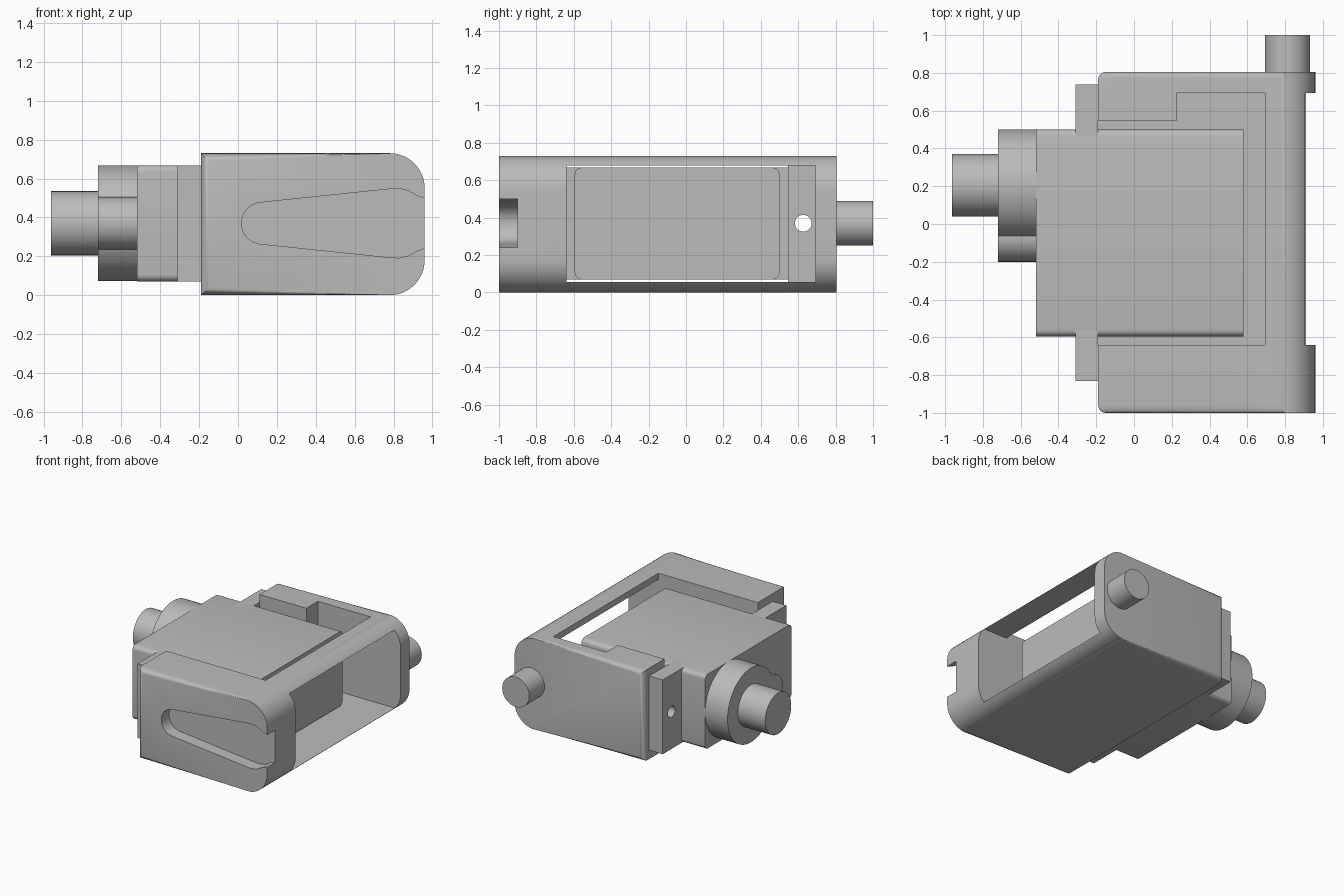
import bpy, bmesh, math
from mathutils import Vector

cube = bpy.data.objects.get("Cube")
if cube:
    bpy.data.objects.remove(cube, do_unlink=True)

grey = bpy.data.materials.new("plain grey")
grey.use_nodes = True
GREY = (0.5, 0.5, 0.5, 1)
grey.diffuse_color = GREY
grey.node_tree.nodes["Principled BSDF"].inputs["Base Color"].default_value = GREY

MID = 0.37  # height of the centre line


def prism(name, points, direction, bevel=0, pick=None, segments=5):
    """Extrude a flat outline along a vector, rounding the picked edges."""
    bm = bmesh.new()
    face = bm.faces.new([bm.verts.new(p) for p in points])
    out = bmesh.ops.extrude_face_region(bm, geom=[face])
    moved = [v for v in out["geom"] if isinstance(v, bmesh.types.BMVert)]
    bmesh.ops.translate(bm, verts=moved, vec=direction)
    bmesh.ops.recalc_face_normals(bm, faces=bm.faces)
    if bevel:
        bmesh.ops.bevel(bm, geom=[e for e in bm.edges if pick(e)], offset=bevel,
                        segments=segments, profile=0.5, affect='EDGES')
    mesh = bpy.data.meshes.new(name)
    bm.to_mesh(mesh)
    bm.free()
    mesh.materials.append(grey)
    obj = bpy.data.objects.new(name, mesh)
    bpy.context.collection.objects.link(obj)
    return obj


def box(name, x, y, z, bevel=0, pick=None):
    outline = [(x[0], y[0], z[0]), (x[1], y[0], z[0]), (x[1], y[1], z[0]), (x[0], y[1], z[0])]
    return prism(name, outline, (0, 0, z[1] - z[0]), bevel, pick)


def cylinder(name, axis, start, end, centre, radius, sides=48):
    """Round bar along x or y; centre is the other horizontal coordinate."""
    ring = []
    for i in range(sides):
        a = math.tau * i / sides
        c, h = centre + radius * math.cos(a), MID + radius * math.sin(a)
        ring.append((start, c, h) if axis == "x" else (c, start, h))
    step = end - start
    return prism(name, ring, (step, 0, 0) if axis == "x" else (0, step, 0))


def cut(obj, cutter):
    mod = obj.modifiers.new("cut", 'BOOLEAN')
    mod.operation, mod.solver, mod.object = 'DIFFERENCE', 'EXACT', cutter
    bpy.context.view_layer.objects.active = obj
    bpy.ops.object.modifier_apply(modifier=mod.name)
    bpy.data.objects.remove(cutter, do_unlink=True)


def arc(cx, cz, r, a0, a1, n=12):
    return [(cx + r * math.cos(math.radians(a0 + (a1 - a0) * i / n)),
             cz + r * math.sin(math.radians(a0 + (a1 - a0) * i / n))) for i in range(n + 1)]


def edge_dir(e):
    return (e.verts[0].co - e.verts[1].co).normalized()


# Housing: a block with two rounded corners, softened on its end faces
R = 0.18
side = [(-0.19, 0)] + arc(0.96 - R, R, R, -90, 0) + arc(0.96 - R, 0.73 - R, R, 0, 90) + [(-0.19, 0.73)]
housing = prism("housing", [(x, -1, z) for x, z in side], (0, 1.805, 0), 0.04,
                lambda e: abs(edge_dir(e).y) < 0.1 and e.calc_length() > 0.3
                and max(v.co.x + 0 for v in e.verts) + min(v.co.x for v in e.verts) < 1.5)


# Cavity open at both ends, and the window above it, share a stepped outline
def stepped(x_end, z):
    return [(-1, -0.64, z), (x_end, -0.64, z), (x_end, 0.693, z),
            (0.225, 0.693, z), (0.225, 0.545, z), (-1, 0.545, z)]


cut(housing, prism("cavity_cutter", stepped(2, 0.055), (0, 0, 0.625)))
cut(housing, prism("window_cutter", stepped(0.693, 0.4), (0, 0, 0.6)))

# Tapered slot in the front wall
upper = [(1.1, 0.13), (0.955, 0.13), (0.92, 0.142), (0.875, 0.168), (0.83, 0.178), (0.79, 0.177)]
nose = arc(0.125, 0, 0.107, 97, 263, 20)
slot = upper + nose + [(x, -z) for x, z in reversed(upper)]
cut(housing, prism("slot_cutter", [(x, -1.1, MID + z) for x, z in slot], (0, 0.2, 0)))

# Motor body and its mounting flange
body = box("motor_body", (-0.52, 0.58), (-0.595, 0.5), (0.07, 0.667), 0.035,
           lambda e: abs(edge_dir(e).x) > 0.9)
flange = box("mounting_flange", (-0.31, -0.19), (-0.83, 0.738), (0.07, 0.667))

# Screw holes
cut(housing, cylinder("hole_cutter", "x", -0.5, 0.5, 0.627, 0.045, 32))
for y in (0.627, -0.72):
    cut(flange, cylinder("hole_cutter", "x", -0.5, 0, y, 0.045, 32))

# Gear bosses, output shaft and pivot pin
parts = [housing, body, flange,
         cylinder("large_boss", "x", -0.72, -0.5, 0.203, 0.298, 64),
         cylinder("small_boss", "x", -0.72, -0.5, -0.065, 0.135),
         cylinder("output_shaft", "x", -0.963, -0.7, 0.205, 0.165),
         cylinder("pivot_pin", "y", 0.75, 1.0, 0.813, 0.12)]

bpy.ops.object.select_all(action='DESELECT')
for part in parts:
    part.select_set(True)
bpy.context.view_layer.objects.active = housing
bpy.ops.object.shade_smooth_by_angle(angle=math.radians(30))
